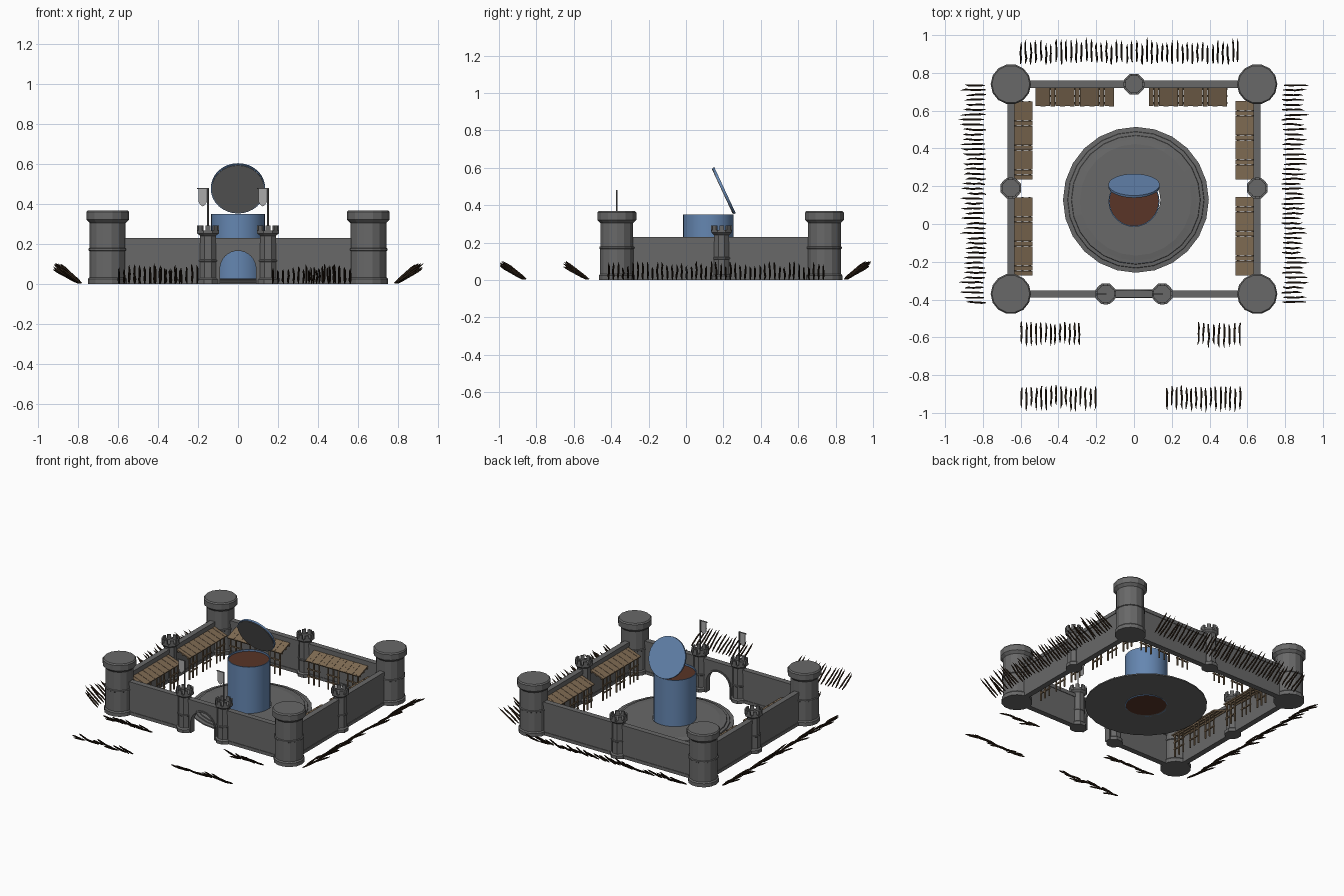
import bpy, bmesh, random
from math import sin, cos, pi, radians
from mathutils import Vector, Matrix

if "Cube" in bpy.data.objects:
    bpy.data.objects.remove(bpy.data.objects["Cube"])

random.seed(4)


def material(name, rgb):
    m = bpy.data.materials.new(name)
    m.diffuse_color = (*rgb, 1)
    m.use_nodes = True
    m.node_tree.nodes["Principled BSDF"].inputs["Base Color"].default_value = m.diffuse_color
    return m


BLUE = material("blue_paint", (0.13, 0.24, 0.44))
BROWN = material("dark_brown", (0.10, 0.035, 0.02))
WOOD = material("plank_wood", (0.21, 0.145, 0.085))
STAKE = material("stake_wood", (0.03, 0.017, 0.009))
GREY = material("stone_grey", (0.14, 0.14, 0.14))
CLOTH = material("banner_cloth", (0.4, 0.4, 0.4))


def finish(name, bm, mat=GREY, smooth=False):
    bmesh.ops.recalc_face_normals(bm, faces=bm.faces)
    me = bpy.data.meshes.new(name)
    bm.to_mesh(me)
    bm.free()
    ob = bpy.data.objects.new(name, me)
    bpy.context.collection.objects.link(ob)
    me.materials.append(mat)
    if smooth:
        bpy.context.view_layer.objects.active = ob
        ob.select_set(True)
        bpy.ops.object.shade_smooth_by_angle(angle=radians(30))
        ob.select_set(False)
    return ob


def box(bm, x0, x1, y0, y1, z0, z1, mat=Matrix()):
    m = Matrix.Translation(((x0 + x1) / 2, (y0 + y1) / 2, (z0 + z1) / 2))
    bmesh.ops.create_cube(bm, size=1, matrix=mat @ m @ Matrix.Diagonal((x1 - x0, y1 - y0, z1 - z0, 1)))


def lathe(bm, profile, n, cx=0, cy=0, phase=0, cap=True):
    rings = []
    for r, z in profile:
        rings.append([bm.verts.new((cx + r * cos(phase + 2 * pi * i / n),
                                    cy + r * sin(phase + 2 * pi * i / n), z)) for i in range(n)])
    for a, b in zip(rings, rings[1:]):
        for i in range(n):
            bm.faces.new((a[i], a[(i + 1) % n], b[(i + 1) % n], b[i]))
    if cap:
        bm.faces.new(rings[0][::-1])
        bm.faces.new(rings[-1])
    return rings


def prism(bm, outline, y0, y1):
    f = bm.faces.new([bm.verts.new((x, y0, z)) for x, z in outline])
    ext = bmesh.ops.extrude_face_region(bm, geom=[f])["geom"]
    bmesh.ops.translate(bm, vec=(0, y1 - y0, 0), verts=[v for v in ext if isinstance(v, bmesh.types.BMVert)])
    bm.faces.new([v for v in f.verts]) if not f.is_valid else None


TX, YF, YB = 0.652, -0.37, 0.74
YM = (YF + YB) / 2

# Round corner towers
for x in (-TX, TX):
    for y in (YF, YB):
        bm = bmesh.new()
        lathe(bm, [(0.098, 0), (0.098, 0.025), (0.091, 0.033), (0.091, 0.165), (0.096, 0.168),
                   (0.096, 0.177), (0.09, 0.18), (0.09, 0.305), (0.107, 0.322), (0.107, 0.36),
                   (0.1, 0.368)], 14, x, y)
        finish("corner_tower", bm)

# Small octagonal turrets with battlements
for x, y in ((-0.15, YF), (0.15, YF), (0, YB), (-TX, 0.19), (TX, 0.19)):
    bm = bmesh.new()
    k = 1 / cos(pi / 8)
    lathe(bm, [(r * k, z) for r, z in ((0.05, 0), (0.05, 0.022), (0.041, 0.03), (0.041, 0.11), (0.044, 0.113),
               (0.044, 0.12), (0.04, 0.123), (0.04, 0.24), (0.054, 0.253), (0.054, 0.268), (0.044, 0.268),
               (0.044, 0.26))], 8, x, y, pi / 8)
    for i in range(8):
        m = Matrix.Translation((x, y, 0)) @ Matrix.Rotation(i * pi / 4, 4, 'Z')
        box(bm, 0.043, 0.055, -0.012, 0.012, 0.26, 0.292, m)
    finish("wall_turret", bm)

# Curtain walls with base and coping
def wall(x0, x1, y0, y1):
    bm = bmesh.new()
    for t, z0, z1 in ((0.019, 0, 0.022), (0.015, 0.022, 0.205), (0.019, 0.205, 0.23)):
        dx, dy = (t, 0) if x0 == x1 else (0, t)
        box(bm, x0 - dx, x1 + dx, y0 - dy, y1 + dy, z0, z1)
    finish("curtain_wall", bm)


for s in (-1, 1):
    wall(s * TX, s * TX, YF + 0.06, YB - 0.06)
    wall(min(s * 0.13, s * 0.6), max(s * 0.13, s * 0.6), YF, YF)
wall(-0.6, 0.6, YB, YB)

# Gate wall with open arch and arch trim
def arch(r, spring=0.075):
    return [(r, 0)] + [(r * cos(pi * i / 16), spring + r * sin(pi * i / 16)) for i in range(17)] + [(-r, 0)]


bm = bmesh.new()
prism(bm, [(-0.13, 0), (-0.13, 0.205), (0.13, 0.205), (0.13, 0)] + arch(0.09), YF - 0.015, YF + 0.015)
box(bm, -0.13, 0.13, YF - 0.019, YF + 0.019, 0.205, 0.23)
finish("gate_wall", bm)
bm = bmesh.new()
prism(bm, arch(0.1) + arch(0.09)[::-1], YF - 0.022, YF + 0.022)
finish("gate_arch_trim", bm)

# Stepped round platform with a central hole
bm = bmesh.new()
rings = lathe(bm, [(0.13, 0), (0.386, 0), (0.386, 0.008), (0.362, 0.010), (0.36, 0.015), (0.342, 0.017),
                   (0.34, 0.022), (0.322, 0.024), (0.295, 0.028), (0.13, 0.028)], 24, 0.01, 0.128, cap=False)
finish("round_platform", bm)

# Central drum, its contents and the open lid
CY = 0.12
bm = bmesh.new()
lathe(bm, [(0.129, 0), (0.135, 0), (0.135, 0.35), (0.129, 0.35), (0.129, 0)], 32, 0, CY, cap=False)
bmesh.ops.remove_doubles(bm, verts=bm.verts, dist=1e-5)
finish("central_drum", bm, BLUE, True)
bm = bmesh.new()
lathe(bm, [(0.129, 0.001), (0.129, 0.338)], 32, 0, CY)
finish("drum_contents", bm, BROWN, True)
hinge = Matrix.Translation((0, 0.255, 0.352)) @ Matrix.Rotation(radians(-65), 4, 'X')
for name, r, z0, z1, mat in (("lid_top", 0.136, 0, 0.012, BLUE), ("lid_lining", 0.131, -0.004, 0.001, GREY)):
    bm = bmesh.new()
    lathe(bm, [(r, z0), (r, z1)], 32, 0, -0.136)
    finish(name, bm, mat, True).matrix_world = hinge

# Banners on the gate turrets
for x in (-0.15, 0.15):
    bm = bmesh.new()
    lathe(bm, [(0.004, 0.25), (0.004, 0.48)], 6, x, YF)
    box(bm, x - 0.055, x + 0.004, YF - 0.003, YF + 0.003, 0.474, 0.48)
    finish("banner_pole", bm)
    bm = bmesh.new()
    prism(bm, [(x - 0.047, 0.475), (x - 0.006, 0.475), (x - 0.006, 0.41), (x - 0.015, 0.395),
               (x - 0.026, 0.387), (x - 0.038, 0.395), (x - 0.047, 0.41)], YF - 0.001, YF + 0.001)
    finish("banner", bm, CLOTH)

# Lean-to shelters: local x along the wall, local y = 0 at the wall, -y inwards
def shelter(length, loc, turn):
    place = Matrix.Translation(loc) @ Matrix.Rotation(turn, 4, 'Z')
    roof = place @ Matrix.Translation((0, 0, 0.19)) @ Matrix.Rotation(radians(20), 4, 'X')
    bm = bmesh.new()
    n, h = 16, length / 2
    for i in range(n):
        a = -h + i * length / n
        box(bm, a, a + length / n - 0.001, -0.104, 0, 0, 0.008 + 0.001 * (i % 2), roof)
    for y in (-0.09, -0.05, -0.012):
        box(bm, -h, h, y - 0.004, y + 0.004, -0.008, 0, roof)
    finish("shelter_roof", bm, WOOD)
    bm = bmesh.new()
    for c in (-0.36 * length, 0, 0.36 * length):
        for dx in (-0.04, 0, 0.04):
            box(bm, c + dx - 0.004, c + dx + 0.004, -0.09, -0.082, 0, 0.158, place)
        for z in (0.05, 0.1):
            box(bm, c - 0.048, c + 0.048, -0.092, -0.084, z, z + 0.008, place)
    finish("shelter_frame", bm, WOOD)


for s in (-1, 1):
    shelter(0.415, (s * 0.3 - 0.013, 0.724, 0), 0)
    for y in (-0.065, 0.443):
        shelter(0.415, (s * 0.637, y, 0), -s * pi / 2)

# Rows of crooked pointed stakes leaning outwards
def stake_row(start, end, out, count):
    bm = bmesh.new()
    start, end, out = Vector((*start, 0)), Vector((*end, 0)), Vector((*out, 0))
    side = (end - start).normalized()
    for i in range(count):
        foot = start.lerp(end, i / (count - 1)) + out * random.uniform(-0.008, 0.01) + Vector((0, 0, 0.004))
        run = out * random.uniform(0.1, 0.135) + Vector((0, 0, random.uniform(0.065, 0.1)))
        up = side.cross(run.normalized())
        rings = []
        for t, r in ((0, 0.003), (0.2, 0.006), (0.5, 0.0055), (0.8, 0.005)):
            c = foot + run * t + side * random.uniform(-0.003, 0.003)
            rings.append([bm.verts.new(c + r * (side * cos(k * 2 * pi / 5) + up * sin(k * 2 * pi / 5)))
                          for k in range(5)])
        tip = bm.verts.new(foot + run + side * random.uniform(-0.004, 0.004))
        bm.faces.new(rings[0])
        for k in range(5):
            j = (k + 1) % 5
            for a, b in zip(rings, rings[1:]):
                bm.faces.new((a[k], a[j], b[j], b[k]))
            bm.faces.new((rings[-1][k], rings[-1][j], tip))
    finish("stake_row", bm, STAKE)


for s in (-1, 1):
    stake_row((s * 0.79, -0.415), (s * 0.79, 0.735), (s, 0), 45)
stake_row((-0.6, 0.853), (0.55, 0.853), (0, 1), 44)
for x0, x1, y, n in ((-0.595, -0.29, -0.525, 13), (0.34, 0.56, -0.525, 9),
                     (-0.595, -0.205, -0.862, 16), (0.175, 0.56, -0.862, 16)):
    stake_row((x0, y), (x1, y), (0, -1), n)
